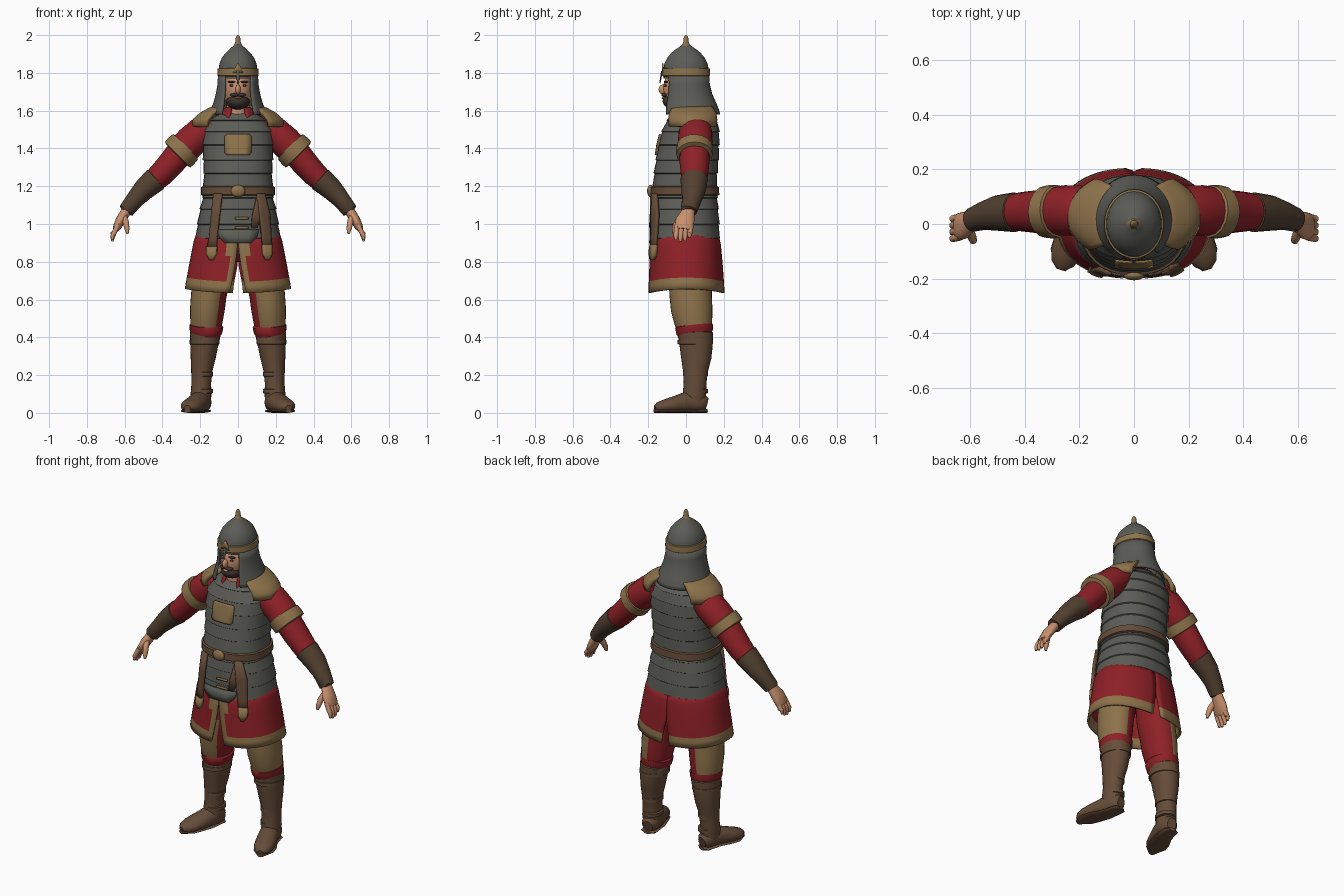
import bpy, bmesh, math
from mathutils import Vector

PI = math.pi
COL = {"steel": (.107, .107, .095), "ochre trim": (.27, .17, .07), "red cloth": (.27, .015, .02),
       "brown leather": (.13, .072, .04), "dark leather": (.085, .052, .03),
       "skin": (.58, .28, .155), "dark hair": (.045, .034, .028)}
MAT = {}
for k, c in COL.items():
    MAT[k] = bpy.data.materials.new(k)
    MAT[k].diffuse_color = (*c, 1)


def build(name, rows, mats, rule=None, closed=True, caps=True, mirror=False, solid=0, angle=40):
    """Skin rows of points; rule(centre, normal) picks a material index."""
    bm = bmesh.new()
    vs = [[bm.verts.new(p) for p in r] for r in rows]
    n = len(rows[0])
    for a, b in zip(vs, vs[1:]):
        for i in range(n if closed else n - 1):
            j = (i + 1) % n
            bm.faces.new((a[i], a[j], b[j], b[i]))
    if closed and caps:
        bm.faces.new(vs[0])
        bm.faces.new(vs[-1])
    bmesh.ops.recalc_face_normals(bm, faces=bm.faces)
    if rule:
        for f in bm.faces:
            f.material_index = rule(f.calc_center_median(), f.normal)
    me = bpy.data.meshes.new(name)
    bm.to_mesh(me)
    bm.free()
    ob = bpy.data.objects.new(name, me)
    bpy.context.collection.objects.link(ob)
    for m in mats.split(","):
        me.materials.append(MAT[m])
    for o in bpy.context.selected_objects:
        o.select_set(False)
    ob.select_set(True)
    bpy.context.view_layer.objects.active = ob
    bpy.ops.object.shade_smooth_by_angle(angle=math.radians(angle))
    if solid:
        s = ob.modifiers.new("thickness", 'SOLIDIFY')
        s.thickness, s.offset = solid, 0
    if mirror:
        m = ob.modifiers.new("mirror", 'MIRROR')
        m.use_mirror_merge = False
    return ob


def ring(cy, z, rx, ry, a0=0, a1=None, n=32, p=2.0, cx=0, dip=0):
    """Horizontal superellipse or arc; angle 0 is the front."""
    cnt, end = (n, 2 * PI) if a1 is None else (n + 1, a1)
    out = []
    for i in range(cnt):
        a = a0 + (end - a0) * i / n
        s, c = math.sin(a), math.cos(a)
        out.append((cx + rx * math.copysign(abs(s) ** (2 / p), s),
                    cy - ry * math.copysign(abs(c) ** (2 / p), c), z - dip * c * c))
    return out


def tube(pts, ref=(0, 1, 0), n=16, floor=None):
    """Rings across a path of (x, y, z, radius along ref, other radius)."""
    P, ref, rows = [Vector(p[:3]) for p in pts], Vector(ref), []
    for i, p in enumerate(pts):
        t = (P[min(i + 1, len(P) - 1)] - P[max(i - 1, 0)]).normalized()
        u = (ref - t * ref.dot(t)).normalized()
        v = t.cross(u)
        r = [P[i] + u * p[3] * math.cos(2 * PI * k / n) + v * p[4] * math.sin(2 * PI * k / n) for k in range(n)]
        if floor is not None:
            for q in r:
                q.z = max(q.z, floor)
        rows.append(r)
    return rows


def ball(name, c, r, mat, rule=None, mirror=False):
    rows = [ring(c[1], c[2] + r[2] * math.cos(a), r[0] * math.sin(a), r[1] * math.sin(a), cx=c[0], n=20)
            for a in [PI * (.04 + .92 * i / 12) for i in range(13)]]
    return build(name, rows, mat, rule, mirror=mirror, angle=60)


# Body silhouette: z, front y, back y, half width
BODY = [(1.6, -.05, .12, .07), (1.55, -.1, .165, .15), (1.49, -.127, .175, .185), (1.42, -.145, .175, .186),
        (1.34, -.158, .172, .183), (1.27, -.168, .165, .18), (1.2, -.174, .16, .182), (1.14, -.175, .165, .185),
        (1.08, -.178, .17, .2), (1.0, -.18, .175, .214), (.93, -.182, .175, .222),
        (.8, -.186, .187, .248), (.64, -.193, .198, .277)]


def body(z):
    for a, b in zip(BODY, BODY[1:]):
        if z >= b[0]:
            break
    t = (a[0] - z) / (a[0] - b[0])
    f, k, w = [a[i] + (b[i] - a[i]) * t for i in (1, 2, 3)]
    return (f + k) / 2, w, (k - f) / 2


def hoop(z, off=0, **kw):
    cy, rx, ry = body(z)
    return ring(cy, z, rx + off, ry + off, p=2.3, **kw)


def patch(name, path, mat, off, thick=.012, mirror=False):
    """Strap or plate lying on the body front: path of (x, z, half width)."""
    rows = []
    for x, z, w in path:
        cy, rx, ry = body(z)
        rows.append([(q, cy - (ry + off) * (1 - abs(q / (rx + off)) ** 2.3) ** (1 / 2.3), z)
                     for q in (x - w, x - w / 2, x, x + w / 2, x + w)])
    return build(name, rows, mat, closed=False, solid=thick, mirror=mirror)


# Torso armour in overlapping bands
rows = []
for z in (1.6, 1.55, 1.49, 1.42, 1.34, 1.27, 1.2, 1.14, 1.08, 1.0, .925):
    rows += [hoop(z, .004), hoop(z - .004, -.002)]
build("torso_armour", rows, "steel", angle=35)
patch("chest_plate", [(0, 1.475, .06), (0, 1.465, .07), (0, 1.42, .07), (0, 1.375, .07), (0, 1.365, .06)], "ochre trim", .008, .008)
patch("front_armour_flap", [(0, .97, .11), (0, .93, .1), (0, .9, .07)], "steel", .006)
for i, z in enumerate((1.03, .98)):
    patch(f"armour_clasp_{i}", [(.02, z + .006, .035), (.02, z - .006, .035)], "ochre trim", .006, .008)

# Belt, buckle and hanging straps
build("belt", [hoop(1.2, .004), hoop(1.195, .013), hoop(1.155, .013), hoop(1.15, .004)], "brown leather")
ball("buckle", (0, -.188, 1.175), (.038, .018, .032), "ochre trim")
strap_rule = [(-.105, 1.16, .022), (-.118, 1.05, .022), (-.13, .93, .02), (-.138, .87, .024)]
patch("left_strap", strap_rule, "brown leather", .018, .016)
patch("left_strap_tip", [(-.138, .88, .026), (-.14, .84, .026), (-.14, .81, .008)], "ochre trim", .018, .02)
patch("right_strap_inner", [(.115, 1.16, .012), (.1, 1.05, .024), (.085, .98, .016)], "brown leather", .015)
patch("right_strap_outer", [(.12, 1.16, .02), (.14, 1.05, .028), (.15, .93, .024), (.155, .86, .022)], "brown leather", .02, .016)
patch("right_strap_tip", [(.153, .89, .024), (.155, .84, .024), (.155, .81, .008)], "ochre trim", .02, .02)

# Tunic skirt: split front and back, hem and front edge in trim
rows = []
for z, a0, a1 in ((.97, .0, 0), (.91, .005, 0), (.85, .02, 0), (.79, .045, .01), (.715, .085, .05), (.69, .1, .06), (.655, .125, .07)):
    rows.append(hoop(z, .002 if z < .95 else -.01, a0=a0, a1=PI - a1, n=30, dip=.02))
build("tunic_skirt", rows, "red cloth,ochre trim",
      lambda c, n: int(c.z < .715 - .02 * (abs(c.y) / .2) ** 2 or (c.x < .05 and c.y < 0 and c.z < .93)),
      closed=False, solid=.012, mirror=True)
build("tunic_lining", [hoop(.95, -.02), hoop(.86, -.02), hoop(.8, -.09)], "red cloth")

# Shoulder mantles
rows = [ring(.03, z, rx, ry, .75, 2.5, 16) for z, rx, ry in
        ((1.625, .1, .12), (1.605, .15, .14), (1.58, .195, .155), (1.55, .23, .158), (1.515, .238, .155))]
build("shoulder_mantle", rows, "ochre trim", closed=False, solid=.022, mirror=True)

# Arms: upper sleeve, cuff, lower sleeve, bracer
build("upper_sleeve", tube([(.13, .05, 1.52, .08, .07), (.19, .05, 1.485, .09, .085), (.25, .05, 1.435, .092, .085),
                            (.31, .045, 1.375, .088, .083)]), "red cloth", mirror=True)
build("sleeve_cuff", tube([(.275, .047, 1.412, .085, .08), (.278, .047, 1.409, .096, .094), (.3, .045, 1.387, .098, .097),
                           (.32, .045, 1.367, .096, .096), (.323, .045, 1.364, .08, .08)]), "ochre trim", mirror=True)
build("lower_sleeve", tube([(.3, .045, 1.385, .08, .075), (.36, .045, 1.315, .078, .07), (.41, .045, 1.26, .072, .066),
                            (.46, .042, 1.215, .064, .06)]), "red cloth", mirror=True)
build("bracer", tube([(.432, .043, 1.24, .062, .055), (.436, .043, 1.237, .073, .067), (.5, .04, 1.18, .065, .058),
                      (.55, .03, 1.125, .052, .047), (.592, .015, 1.07, .044, .042), (.595, .015, 1.066, .035, .03)]),
      "dark leather", mirror=True)

# Hands
build("palm", tube([(.575, .018, 1.09, .032, .026), (.6, .008, 1.055, .038, .027), (.622, -.005, 1.02, .05, .026),
                    (.64, -.01, .985, .05, .022), (.648, -.012, .97, .044, .016)]), "skin", mirror=True)
for i in range(4):
    y, d = .024 - .024 * i, (.02, .004, 0, .008)[i]
    build(f"finger_{i}", tube([(.635, y, .995, .013, .014), (.655, y - .003, .955, .014, .014),
                               (.664, y - .005, .93 + d, .013, .012), (.665, y - .006, .907 + d, .007, .006)], n=10),
          "skin", mirror=True)
build("thumb", tube([(.605, -.015, 1.045, .016, .016), (.594, -.045, 1.01, .018, .017), (.588, -.06, .975, .015, .014),
                     (.585, -.066, .95, .007, .007)], n=10), "skin", mirror=True)

# Legs: trousers with red inner side, red knee band, boots
build("trouser_leg", tube([(.125, .02, .86, .11, .1), (.14, .022, .72, .115, .1), (.155, .025, .62, .112, .094),
                           (.162, .03, .55, .11, .092), (.167, .038, .49, .102, .086), (.17, .045, .44, .092, .08)], n=28),
      "ochre trim,red cloth", lambda c, n: int(c.z > .72 or n.x < -.72 or (n.x < .1 and n.y > .6)), mirror=True)
build("knee_band", tube([(.167, .042, .465, .09, .08), (.167, .042, .46, .1, .09), (.17, .046, .43, .098, .086),
                         (.173, .05, .405, .085, .075)], n=24), "red cloth", mirror=True)
build("boot_shaft", tube([(.173, .05, .43, .085, .074), (.173, .05, .42, .094, .082), (.18, .054, .35, .087, .073),
                          (.185, .054, .29, .08, .066), (.192, .05, .22, .066, .056), (.194, .048, .16, .06, .052),
                          (.196, .045, .1, .062, .055), (.195, .04, .05, .06, .052)], n=24), "brown leather", mirror=True)
for i, (z, r) in enumerate(((.375, .088), (.205, .06), (.115, .06))):
    build(f"boot_strap_{i}", tube([(.188 if i else .177, .05, z + d, r + e + .004, r * .86 + e + .002) for d, e in
                                   ((.014, -.008), (.01, .002), (-.01, .002), (-.014, -.008))], n=24),
          "brown leather", mirror=True)
build("boot_foot", tube([(.184, .108, .045, .028, .035), (.187, .09, .05, .045, .05), (.193, .05, .055, .054, .058),
                         (.207, 0, .054, .055, .058), (.232, -.06, .042, .06, .046), (.25, -.11, .035, .056, .037),
                         (.262, -.145, .03, .042, .028), (.268, -.165, .026, .018, .014)], ref=(1, 0, 0), n=20, floor=.012),
      "brown leather", mirror=True)
build("boot_sole", tube([(.184, .112, .01, .02, .01), (.187, .095, .01, .046, .01), (.205, 0, .01, .054, .01),
                         (.232, -.06, .01, .061, .01), (.25, -.11, .01, .058, .01), (.268, -.168, .01, .018, .01)],
                        ref=(1, 0, 0), n=12), "brown leather", mirror=True)

# Head, beard and face
build("neck", [ring(.01, 1.54, .075, .08), ring(0, 1.59, .062, .068), ring(0, 1.66, .06, .065)], "skin")
build("collar", [ring(.015, z, rx, rx * 1.15, .5, PI, 14) for z, rx in ((1.54, .105), (1.58, .085), (1.615, .072))],
      "red cloth", closed=False, solid=.012, mirror=True)
ball("head", (0, -.01, 1.715), (.08, .112, .115), "skin")
ball("nose", (0, -.122, 1.712), (.014, .023, .026), "skin")
ball("beard", (0, -.052, 1.65), (.062, .072, .045), "dark hair")
ball("moustache", (.018, -.113, 1.683), (.024, .018, .01), "dark hair", mirror=True)
ball("lower_lip", (0, -.117, 1.668), (.018, .013, .006), "skin")
ball("eye", (.032, -.107, 1.733), (.013, .008, .006), "dark hair", mirror=True)
ball("eyebrow", (.033, -.106, 1.752), (.022, .012, .006), "dark hair", mirror=True)

# Helmet with trimmed brow band, finial and mail curtain
dome = [(1.77, .1, .118), (1.82, .102, .12), (1.85, .098, .114), (1.88, .085, .099), (1.905, .066, .078),
        (1.925, .046, .054), (1.94, .028, .032), (1.95, .018, .02)]
build("helmet_dome", [ring(0, z, rx, ry) for z, rx, ry in dome], "steel")
build("helmet_brow_band", [ring(0, z, .1 + e, .118 + e, dip=0) for z, e in
                           ((1.825, 0), (1.822, .008), (1.787, .01), (1.78, 0))], "ochre trim")
build("helmet_peak", [[(x * w, -.123 - .006 * w, 1.8 + h) for x in (-1, 0, 1)] for w, h in
                      ((.028, 0), (.018, .025), (.004, .05))], "ochre trim", closed=False, solid=.008)
build("nose_guard", tube([(0, -.128, 1.81, .004, .009), (0, -.134, 1.77, .004, .008), (0, -.138, 1.745, .003, .004)], n=8), "steel")
build("helmet_finial", [ring(0, z, r, r, n=16) for z, r in
                        ((1.938, .03), (1.95, .019), (1.965, .014), (1.98, .014), (1.992, .009), (2.0, .003))], "ochre trim")
rows = [ring(cy, z, rx, ry, a0, 2 * PI - a0, 36) for z, cy, rx, ry, a0 in
        ((1.79, 0, .1, .118, .72), (1.74, .002, .103, .118, .72), (1.69, .007, .111, .125, .68),
         (1.64, .014, .125, .14, .64), (1.6, .02, .14, .15, .62), (1.58, .022, .146, .153, .62))]
build("mail_curtain", rows, "steel", closed=False, solid=.012)
